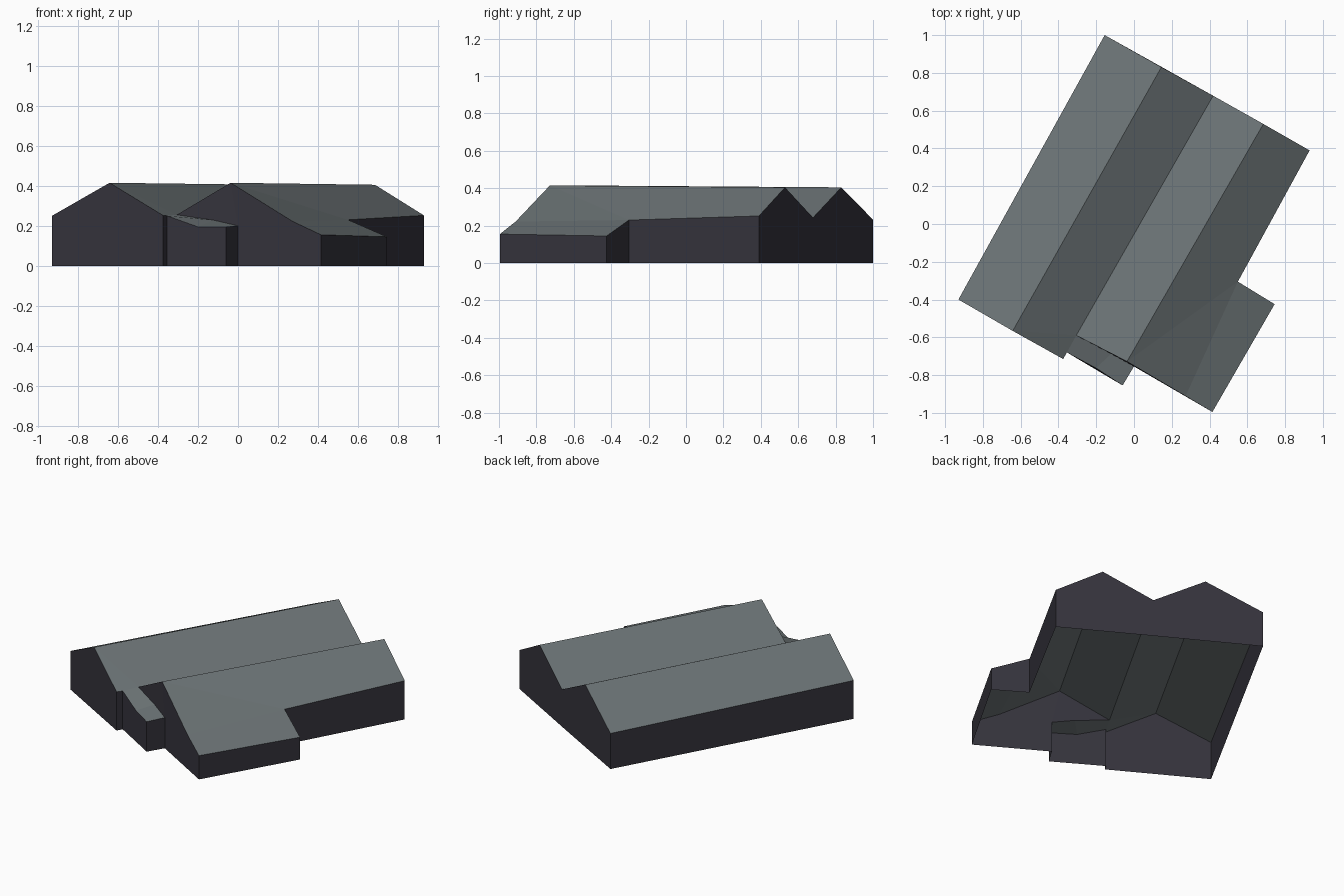
import bpy, bmesh
from mathutils import Vector

if "Cube" in bpy.data.objects:
    bpy.data.objects.remove(bpy.data.objects["Cube"])

# Building axes seen in plan: U runs across the wings, V runs along them
U = Vector((0.875, -0.484, 0))
V = Vector((0.484, 0.875, 0))


def material(name, rgb):
    m = bpy.data.materials.new(name)
    m.diffuse_color = (*rgb, 1)
    m.use_nodes = True
    m.node_tree.nodes["Principled BSDF"].inputs["Base Color"].default_value = m.diffuse_color
    return m


SLATE = material("slate_grey", (0.150, 0.174, 0.181))
DARK = material("dark_wall", (0.036, 0.034, 0.046))


def part(name, faces, mat):
    """Flat panels from (u, v, z) corners, with shared corners welded."""
    bm = bmesh.new()
    for pts in faces:
        bm.faces.new([bm.verts.new(U * u + V * v + Vector((0, 0, z))) for u, v, z in pts])
    bmesh.ops.remove_doubles(bm, verts=bm.verts, dist=0.0005)
    mesh = bpy.data.meshes.new(name)
    bm.to_mesh(mesh)
    bm.free()
    mesh.materials.append(mat)
    obj = bpy.data.objects.new(name, mesh)
    bpy.context.collection.objects.link(obj)


def wall(top):
    """Wall panel dropped to the ground from a top line, left to right as seen outside."""
    a, b = top[0], top[-1]
    return [(a[0], a[1], 0), (b[0], b[1], 0)] + list(reversed(top))


# Left wing corners: eave, ridge, valley
eave_f, eave_b = (-0.620, -0.800, 0.250), (-0.620, 0.800, 0.232)
ridge_f, ridge_b = (-0.288, -0.806, 0.415), (-0.275, 0.797, 0.405)
val_f, val_m, val_b = (0.018, -0.807, 0.252), (0.018, -0.664, 0.255), (0.038, 0.797, 0.243)
# Right wing corners
top_f, top_b = (0.320, -0.655, 0.415), (0.343, 0.795, 0.405)
low_f, low_m, low_b = (0.680, -0.665, 0.222), (0.629, -0.001, 0.230), (0.625, 0.791, 0.252)
# Side extension corners
ext_f, ext_b = (0.845, -0.670, 0.155), (0.857, -0.011, 0.145)
# Porch corners
p_l, p_m, p_r = (0.018, -0.767, 0.250), (0.193, -0.765, 0.195), (0.361, -0.777, 0.195)
q_m, q_r = (0.227, -0.660, 0.228), (0.365, -0.660, 0.200)

part("left_wing_roof", [
    [eave_f, ridge_f, ridge_b, eave_b],
    [ridge_f, val_m, val_b, ridge_b],
    [ridge_f, val_f, p_l, val_m],
], SLATE)

part("right_wing_roof", [
    [val_m, top_f, top_b, val_b],
    [top_f, low_m, low_b, top_b],
    [top_f, low_f, low_m],
], SLATE)

part("extension_roof", [[low_f, ext_f, ext_b, low_m]], SLATE)

part("porch_roof", [
    [p_l, p_m, q_m, val_m],
    [p_m, p_r, q_r, q_m],
], SLATE)

part("left_wing_walls", [
    wall([eave_f, ridge_f, val_f]),
    wall([eave_b, eave_f]),
    wall([val_f, p_l]),
    wall([val_b, ridge_b, eave_b]),
], DARK)

part("right_wing_walls", [
    [val_m, q_m, q_r, top_f],                       # gable above the porch
    wall([q_r, top_f, low_f, ext_f]),
    wall([low_m, low_b]),
    wall([low_b, top_b, val_b]),
], DARK)

part("extension_walls", [wall([ext_f, ext_b]), wall([ext_b, low_m])], DARK)

part("porch_walls", [wall([p_l, p_m, p_r]), wall([p_r, q_r])], DARK)
